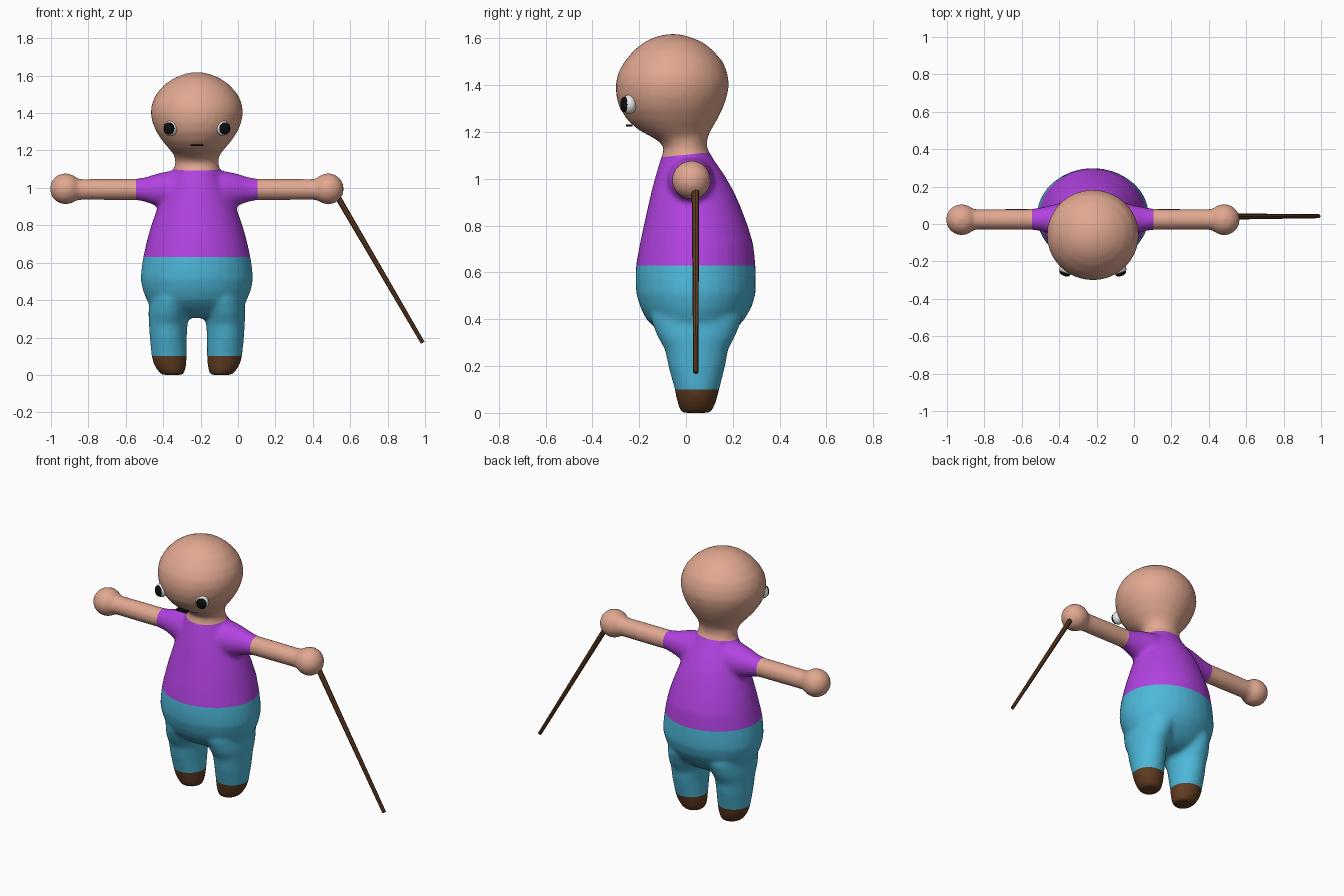
import bpy, bmesh, math
from mathutils import Vector, Matrix

if "Cube" in bpy.data.objects:
    bpy.data.objects.remove(bpy.data.objects["Cube"])

CX = -0.22           # the figure's own centre line
COLLAR = Vector((0, -0.1, 1)).normalized()
COLLAR_POINT = Vector((CX, 0, 1.103))


def material(name, rgb):
    m = bpy.data.materials.new(name)
    m.diffuse_color = (*rgb, 1)
    m.use_nodes = True
    m.node_tree.nodes["Principled BSDF"].inputs["Base Color"].default_value = m.diffuse_color
    return m


skin = material("skin", (0.75, 0.39, 0.28))
purple = material("purple_shirt", (0.45, 0.055, 0.76))
blue = material("blue_trousers", (0.075, 0.48, 0.70))
brown = material("brown", (0.12, 0.046, 0.016))
white = material("eye_white", (0.8, 0.8, 0.8))
black = material("black", (0.004, 0.004, 0.004))


def add_object(name, bm, mats, smooth=True):
    mesh = bpy.data.meshes.new(name)
    bm.to_mesh(mesh)
    bm.free()
    for m in mats:
        mesh.materials.append(m)
    for p in mesh.polygons:
        p.use_smooth = smooth
    ob = bpy.data.objects.new(name, mesh)
    bpy.context.collection.objects.link(ob)
    return ob


def loft(bm, rings, place, sides=32):
    """Closed tube of elliptical rings (t, a, b, radius_a, radius_b)."""
    loops = []
    for t, a, b, ra, rb in rings:
        angles = [2 * math.pi * i / sides for i in range(sides)]
        loops.append([bm.verts.new(place(t, a + ra * math.cos(w), b + rb * math.sin(w)))
                      for w in angles])
    faces = [bm.faces.new(loops[0]), bm.faces.new(loops[-1])]
    for lo, hi in zip(loops, loops[1:]):
        for i in range(sides):
            j = (i + 1) % sides
            faces.append(bm.faces.new((lo[i], lo[j], hi[j], hi[i])))
    bmesh.ops.recalc_face_normals(bm, faces=faces)


def upright(t, a, b):
    return (CX + a, b, t)


bm = bmesh.new()

# Torso and hips: height, half width, front y, back y
torso = [(0.305, 0.10, -0.03, 0.13), (0.33, 0.19, -0.09, 0.18), (0.36, 0.245, -0.13, 0.215),
         (0.40, 0.268, -0.17, 0.25), (0.45, 0.288, -0.195, 0.28), (0.51, 0.301, -0.213, 0.298),
         (0.57, 0.296, -0.216, 0.299), (0.63, 0.287, -0.214, 0.297), (0.72, 0.267, -0.198, 0.288),
         (0.80, 0.244, -0.181, 0.264), (0.88, 0.216, -0.163, 0.234), (0.95, 0.187, -0.147, 0.203),
         (1.02, 0.155, -0.128, 0.162), (1.08, 0.128, -0.11, 0.12), (1.13, 0.116, -0.093, 0.09),
         (1.17, 0.118, -0.11, 0.09)]
# Neck and head
head = [(1.13, 0.116, -0.093, 0.088), (1.16, 0.118, -0.115, 0.088), (1.18, 0.125, -0.15, 0.094),
        (1.21, 0.15, -0.205, 0.108), (1.25, 0.184, -0.25, 0.132), (1.30, 0.217, -0.283, 0.157),
        (1.35, 0.238, -0.298, 0.175), (1.40, 0.247, -0.301, 0.184), (1.45, 0.241, -0.292, 0.178),
        (1.50, 0.219, -0.264, 0.158), (1.55, 0.176, -0.222, 0.115), (1.585, 0.126, -0.177, 0.07),
        (1.605, 0.08, -0.135, 0.02), (1.618, 0.03, -0.085, -0.025)]
for profile in (torso, head):
    loft(bm, [(z, 0, (f + b) / 2, w, (b - f) / 2) for z, w, f, b in profile], upright)

# Legs and arms, mirrored about the centre line
leg = [(-0.004, 0.13, 0.043, 0.057, 0.062), (0.02, 0.136, 0.044, 0.074, 0.075),
       (0.06, 0.144, 0.046, 0.088, 0.087), (0.10, 0.148, 0.047, 0.094, 0.095),
       (0.20, 0.153, 0.046, 0.099, 0.122), (0.27, 0.153, 0.045, 0.103, 0.135),
       (0.33, 0.149, 0.044, 0.110, 0.168), (0.40, 0.135, 0.044, 0.118, 0.195),
       (0.48, 0.12, 0.044, 0.12, 0.19)]
arm = [(0.0, 0.02, 0.99, 0.10, 0.10), (0.10, 0.02, 0.99, 0.103, 0.106),
       (0.16, 0.02, 0.99, 0.097, 0.098), (0.22, 0.022, 0.99, 0.079, 0.085),
       (0.27, 0.025, 0.991, 0.065, 0.067), (0.325, 0.025, 0.992, 0.056, 0.057),
       (0.45, 0.025, 0.992, 0.056, 0.057), (0.65, 0.025, 0.992, 0.055, 0.056)]
hand_u, hand_r = 0.702, 0.084
hand = [(hand_u - hand_r * math.cos(w), 0.023, 0.995, hand_r * math.sin(w), hand_r * math.sin(w))
        for w in (math.pi * (i + 0.5) / 16 for i in range(16))]
for s in (-1, 1):
    loft(bm, [(z, s * a, b, ra, rb) for z, a, b, ra, rb in leg], upright)
    for limb in (arm, hand):
        loft(bm, limb, lambda t, a, b: (CX + s * t, a, b))

# Fuse the body volumes into one soft skin
rough = add_object("body_rough", bm, [])
remesh = rough.modifiers.new("fuse", 'REMESH')
remesh.mode = 'VOXEL'
remesh.voxel_size = 0.014
soften = rough.modifiers.new("soften", 'SMOOTH')
soften.factor = 0.5
soften.iterations = 6
graph = bpy.context.evaluated_depsgraph_get()
fused = bpy.data.meshes.new_from_object(rough.evaluated_get(graph))
bpy.data.objects.remove(rough)

# Cut clean borders for shoes, waist, collar and sleeves, then colour by region
bm = bmesh.new()
bm.from_mesh(fused)
SLEEVE = 0.325
cuts = [((0, 0, 0.10), (0, 0, 1)), ((0, 0, 0.63), (0, 0, 1)), (COLLAR_POINT, COLLAR),
        ((CX - SLEEVE, 0, 0), (1, 0, 0)), ((CX + SLEEVE, 0, 0), (1, 0, 0))]
for point, normal in cuts:
    bmesh.ops.bisect_plane(bm, geom=bm.verts[:] + bm.edges[:] + bm.faces[:], dist=1e-5,
                           plane_co=point, plane_no=normal)
bm.normal_update()
for f in bm.faces:
    c = f.calc_center_median()
    if c.z < 0.10:
        f.material_index = 3
    elif c.z < 0.63:
        f.material_index = 2
    elif abs(c.x - CX) < SLEEVE and (c - COLLAR_POINT).dot(COLLAR) < 0:
        f.material_index = 1
    else:
        f.material_index = 0
low = min(v.co.z for v in bm.verts)
for v in bm.verts:
    if v.co.z < 0.1:
        v.co.z -= low * (1 - v.co.z / 0.1)
add_object("body", bm, [skin, purple, blue, brown])


# Eyes: flattened balls turned slightly outward, each with a raised pupil
def ellipsoid(name, mat, centre, scale, turn):
    b = bmesh.new()
    bmesh.ops.create_uvsphere(b, u_segments=24, v_segments=16, radius=1)
    b.transform(Matrix.Translation(centre) @ Matrix.Rotation(turn, 4, 'Z')
                @ Matrix.Diagonal((*scale, 1)))
    add_object(name, b, [mat])


for s, side in ((-1, "left"), (1, "right")):
    turn = s * math.radians(20)
    out = Vector((s * math.sin(abs(turn)), -math.cos(turn), 0))
    centre = Vector((CX + s * 0.142, -0.243, 1.318))
    ellipsoid(side + "_eye", white, centre, (0.038, 0.032, 0.041), turn)
    ellipsoid(side + "_pupil", black, centre + out * 0.02, (0.03, 0.017, 0.033), turn)

# Mouth
bm = bmesh.new()
bmesh.ops.create_cube(bm, size=1, matrix=Matrix.Translation((CX, -0.242, 1.228))
                      @ Matrix.Diagonal((0.07, 0.028, 0.01, 1)))
add_object("mouth", bm, [black], False)

# Walking stick, tapering from the hand to the ground side
top, tip = Vector((0.525, 0.04, 0.965)), Vector((0.988, 0.042, 0.172))
bm = bmesh.new()
bmesh.ops.create_cone(bm, cap_ends=True, segments=8, radius1=0.016, radius2=0.011,
                      depth=(tip - top).length)
bm.transform(Matrix.Translation((top + tip) / 2)
             @ (tip - top).to_track_quat('Z', 'Y').to_matrix().to_4x4())
add_object("walking_stick", bm, [brown], False)
